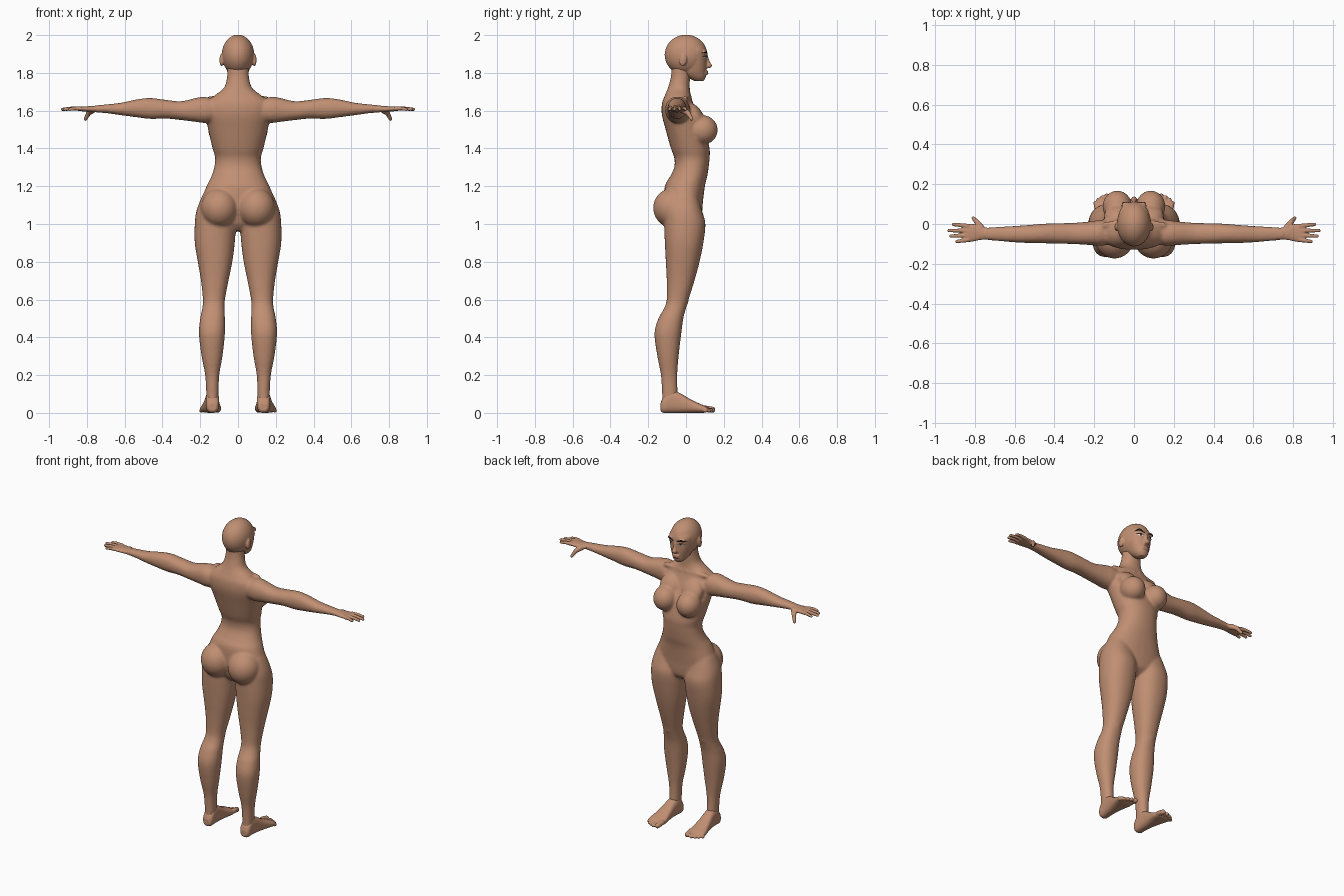
import bpy, bmesh, math
from mathutils import Vector, Matrix

if "Cube" in bpy.data.objects:
    bpy.data.objects.remove(bpy.data.objects["Cube"])


def material(name, rgb):
    m = bpy.data.materials.new(name)
    m.diffuse_color = (*rgb, 1)
    m.use_nodes = True
    m.node_tree.nodes["Principled BSDF"].inputs["Base Color"].default_value = m.diffuse_color
    return m


SKIN = material("skin", (0.53, 0.275, 0.17))
BLACK = material("brow_black", (0.012, 0.01, 0.01))
WHITE = material("eye_white", (0.75, 0.72, 0.68))
BROWN = material("iris_brown", (0.06, 0.025, 0.012))
LIP = material("lip", (0.42, 0.19, 0.13))


def smooth_rings(rings, steps=4):
    """Catmull-Rom interpolation between measured cross-sections."""
    out = []
    for i in range(len(rings) - 1):
        a, b = rings[max(i - 1, 0)], rings[i]
        c, d = rings[i + 1], rings[min(i + 2, len(rings) - 1)]
        for k in range(steps):
            t = k / steps
            out.append([0.5 * (2 * q + (r - p) * t + (2 * p - 5 * q + 4 * r - s) * t * t
                               + (3 * q - p - 3 * r + s) * t ** 3)
                        for p, q, r, s in zip(a, b, c, d)])
    return out + [list(rings[-1])]


def loft(bm, rings, axis, side=1, power=2.2, n=32):
    """Rings are (position, u min, u max, v min, v max) along an axis."""
    loops = []
    for t, u0, u1, v0, v1 in smooth_rings(rings):
        loop = []
        for k in range(n):
            a = 2 * math.pi * k / n
            c, s = math.cos(a), math.sin(a)
            u = (u0 + u1) / 2 + (u1 - u0) / 2 * math.copysign(abs(c) ** (2 / power), c)
            v = (v0 + v1) / 2 + (v1 - v0) / 2 * math.copysign(abs(s) ** (2 / power), s)
            x, y, z = {'x': (t, u, v), 'y': (u, t, v), 'z': (u, v, t)}[axis]
            loop.append(bm.verts.new((x * side, y, z)))
        loops.append(loop)
    for p, q in zip(loops, loops[1:]):
        for k in range(n):
            j = (k + 1) % n
            bm.faces.new((p[k], p[j], q[j], q[k]))
    bm.faces.new(loops[0][::-1])
    bm.faces.new(loops[-1])


def column(bm, rings):
    """Centred vertical loft from (z, half width, y min, y max)."""
    loft(bm, [(z, -w, w, a, b) for z, w, a, b in rings], 'z')


def ball(bm, centre, radii, tilt=0):
    m = Matrix.Translation(centre) @ Matrix.Rotation(tilt, 4, 'X') @ Matrix.Diagonal((*radii, 1))
    bmesh.ops.create_uvsphere(bm, u_segments=32, v_segments=20, radius=1, matrix=m)


def rod(bm, points, r0, r1):
    """Rounded tapering rod through a few points."""
    n = len(points) - 1
    for i in range(n):
        p, q = Vector(points[i]), Vector(points[i + 1])
        ra, rb = r0 + (r1 - r0) * i / n, r0 + (r1 - r0) * (i + 1) / n
        m = Matrix.Translation((p + q) / 2) @ (q - p).to_track_quat('Z', 'Y').to_matrix().to_4x4()
        bmesh.ops.create_cone(bm, cap_ends=True, segments=16, radius1=ra, radius2=rb,
                              depth=(q - p).length, matrix=m)
        ball(bm, p, (ra,) * 3)
        ball(bm, q, (rb,) * 3)


def fuse(name, bm, voxel, iterations):
    """Melt overlapping forms into one smooth skin."""
    bmesh.ops.recalc_face_normals(bm, faces=bm.faces)
    me = bpy.data.meshes.new(name)
    bm.to_mesh(me)
    bm.free()
    ob = bpy.data.objects.new(name, me)
    bpy.context.collection.objects.link(ob)
    rm = ob.modifiers.new("fuse", 'REMESH')
    rm.mode = 'VOXEL'
    rm.voxel_size = voxel
    sm = ob.modifiers.new("soften", 'SMOOTH')
    sm.factor = 0.5
    sm.iterations = iterations
    dg = bpy.context.evaluated_depsgraph_get()
    done = bpy.data.meshes.new_from_object(ob.evaluated_get(dg))
    ob.modifiers.clear()
    ob.data = done
    done.materials.clear()
    done.materials.append(SKIN)
    done.polygons.foreach_set("use_smooth", [True] * len(done.polygons))
    done.update()
    return ob


# Body: torso and neck
body = bmesh.new()
column(body, [(.965, .04, -.06, .03), (1.0, .12, -.09, .075), (1.05, .185, -.105, .085),
              (1.1, .203, -.115, .088), (1.2, .167, -.112, .1), (1.25, .142, -.085, .112),
              (1.3, .126, -.062, .12), (1.35, .121, -.062, .125), (1.4, .135, -.08, .125),
              (1.5, .158, -.108, .1), (1.58, .172, -.128, .062), (1.64, .165, -.127, .038),
              (1.68, .125, -.112, .026), (1.72, .075, -.096, .02), (1.78, .058, -.08, .022),
              (1.85, .056, -.075, .03)])
for s in (1, -1):
    # Leg
    loft(body, [(1.15, .05, .19, -.085, .06), (1.07, .022, .22, -.11, .085),
                (1.0, .012, .229, -.115, .103), (.9, .017, .229, -.112, .092),
                (.8, .03, .213, -.107, .072), (.7, .05, .196, -.102, .045),
                (.6, .069, .186, -.102, .014), (.55, .071, .19, -.118, -.001),
                (.5, .069, .2, -.146, -.014), (.42, .069, .207, -.167, -.025),
                (.3, .082, .193, -.152, -.039), (.2, .099, .174, -.133, -.046),
                (.1, .103, .168, -.127, -.044), (.04, .105, .166, -.127, -.044)], 'z', s)
    # Arm
    loft(body, [(.1, -.1, .02, 1.55, 1.65), (.17, -.11, .02, 1.535, 1.673),
                (.22, -.106, .013, 1.54, 1.668), (.3, -.101, .006, 1.55, 1.65),
                (.38, -.099, .004, 1.558, 1.657), (.46, -.097, .001, 1.556, 1.667),
                (.53, -.096, -.005, 1.564, 1.661), (.62, -.091, -.011, 1.576, 1.642),
                (.7, -.084, -.015, 1.587, 1.633), (.765, -.079, -.019, 1.591, 1.627)], 'x', s)
    # Bust, buttock and collarbone
    ball(body, (s * .084, .088, 1.498), (.074, .08, .078))
    ball(body, (s * .08, .045, 1.57), (.07, .045, .075), .5)
    ball(body, (s * .098, -.07, 1.085), (.099, .104, .105))
    rod(body, [(s * .02, .02, 1.672), (s * .15, -.005, 1.665)], .012, .014)
    # Kneecap
    ball(body, (s * .128, -.015, .6), (.035, .03, .04))
fuse("body", body, .0075, 9)

# Head: skull, face, nose and ears
head = bmesh.new()
ball(head, (0, 0, 1.895), (.086, .113, .107))
column(head, [(1.757, .022, .045, .092), (1.775, .04, .01, .104), (1.8, .054, -.02, .106),
              (1.83, .064, -.03, .109), (1.87, .073, -.04, .11), (1.92, .076, -.04, .11),
              (1.95, .06, -.03, .09)])
column(head, [(1.825, .013, .09, .125), (1.838, .017, .09, .139), (1.86, .011, .09, .126),
              (1.895, .009, .09, .115)])
for z, r in ((1.807, .0065), (1.796, .0075)):
    ball(head, (0, .102, z), (.026, .016, r))
for s in (1, -1):
    ball(head, (s * .087, -.015, 1.868), (.011, .02, .034), -.15)
    ball(head, (s * .036, .098, 1.912), (.027, .012, .008))
head = fuse("head", head, .0045, 3)
bpy.context.view_layer.update()


def plate(name, points, mat, lift=.0025):
    """Thin strip laid on the face; points are (x, z, half height)."""
    bm = bmesh.new()
    rows = []
    for x, z, h in smooth_rings(points, 5):
        row = []
        for k in range(5):
            zz = z + h * (k / 2 - 1)
            hit, loc, nor, _ = head.ray_cast(Vector((x, 1, zz)), Vector((0, -1, 0)))
            row.append(bm.verts.new(loc + nor * lift if hit else (x, .1, zz)))
        rows.append(row)
    for p, q in zip(rows, rows[1:]):
        for k in range(4):
            bm.faces.new((p[k], p[k + 1], q[k + 1], q[k]))
    bmesh.ops.recalc_face_normals(bm, faces=bm.faces)
    bm.normal_update()
    if sum(f.normal.y for f in bm.faces) < 0:
        bmesh.ops.reverse_faces(bm, faces=bm.faces)
    me = bpy.data.meshes.new(name)
    bm.to_mesh(me)
    bm.free()
    me.materials.append(mat)
    me.polygons.foreach_set("use_smooth", [True] * len(me.polygons))
    bpy.context.collection.objects.link(bpy.data.objects.new(name, me))


# Painted face details
for s, tag in ((1, "right"), (-1, "left")):
    plate("eye_" + tag, [(s * .017, 1.88, .001), (s * .024, 1.882, .005), (s * .034, 1.883, .007),
                         (s * .044, 1.883, .005), (s * .052, 1.884, .001)], WHITE, .0015)
    plate("iris_" + tag, [(s * .0285, 1.883, .002), (s * .031, 1.883, .0055),
                          (s * .037, 1.883, .0055), (s * .0395, 1.883, .002)], BROWN, .0022)
    plate("eyelash_" + tag, [(s * .015, 1.88, .001), (s * .024, 1.887, .0018), (s * .035, 1.89, .0025),
                             (s * .046, 1.889, .003), (s * .058, 1.886, .001)], BLACK, .003)
    plate("brow_" + tag, [(s * .011, 1.901, .004), (s * .025, 1.906, .005), (s * .042, 1.912, .0045),
                          (s * .054, 1.91, .003), (s * .064, 1.903, .001)], BLACK, .003)
plate("lips", [(-.024, 1.801, .001), (-.013, 1.802, .007), (0, 1.802, .009),
               (.013, 1.802, .007), (.024, 1.801, .001)], LIP, .0008)

for s, tag in ((1, "right"), (-1, "left")):
    # Hand: palm, four fingers, thumb
    hand = bmesh.new()
    loft(hand, [(.735, -.078, -.019, 1.592, 1.627), (.77, -.08, -.012, 1.592, 1.625),
                (.8, -.086, -.001, 1.594, 1.623), (.835, -.092, .001, 1.598, 1.622),
                (.856, -.09, -.003, 1.601, 1.62)], 'x', s)
    for y, spread, tip in ((-.01, .004, .908), (-.033, .0, .93), (-.057, -.002, .92), (-.08, -.004, .89)):
        rod(hand, [(s * .835, y, 1.611), (s * (.835 + tip) / 2, y + spread, 1.612),
                   (s * tip, y + spread * 2, 1.607)], .0115, .0085)
    rod(hand, [(s * .77, -.018, 1.604), (s * .79, .01, 1.588), (s * .808, .03, 1.555)], .018, .009)
    fuse("hand_" + tag, hand, .0038, 3)

    # Foot: sole, arch and five toes
    foot = bmesh.new()
    loft(foot, [(-.135, .115, .155, .012, .05), (-.12, .102, .168, 0, .085), (-.08, .1, .171, 0, .12),
                (-.03, .1, .176, 0, .104), (.02, .096, .186, 0, .074), (.07, .09, .198, 0, .05),
                (.1, .092, .202, .001, .038), (.113, .1, .196, .005, .03)], 'y', s, 2.6)
    for x0, y0, x1, y1, r in ((.104, .1, .108, .14, .016), (.131, .1, .137, .143, .0115),
                              (.152, .098, .159, .134, .011), (.171, .092, .179, .122, .0105),
                              (.187, .085, .195, .105, .0105)):
        rod(foot, [(s * x0, y0, r + .008), (s * x1, y1, r + .001)], r, r)
    fuse("foot_" + tag, foot, .0045, 4)
